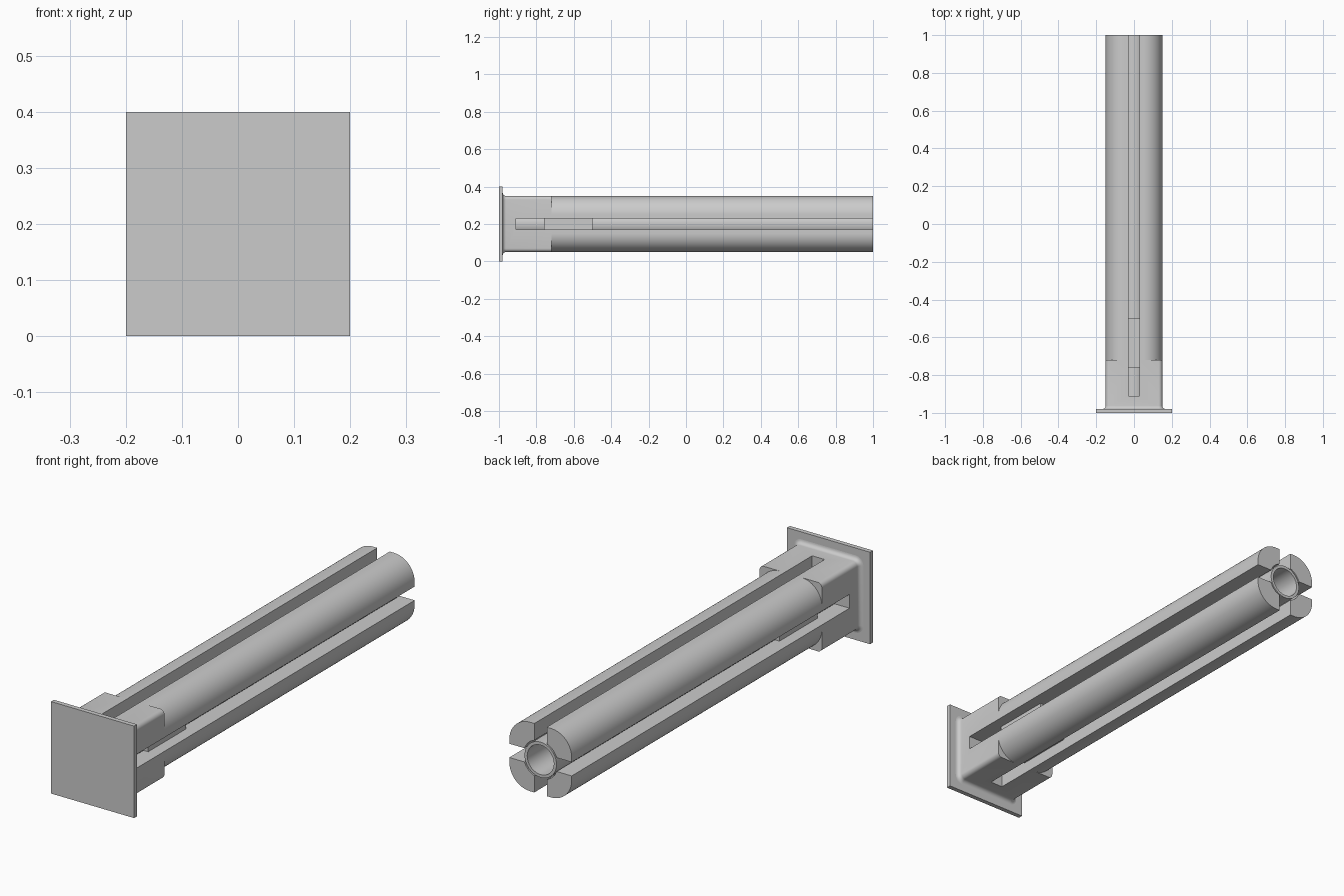
import bpy, bmesh, math
from mathutils import Matrix, Vector

ZC = 0.2          # height of the long axis
HALF = 0.15       # half width of the shaft and block
ROUND = 0.1       # corner radius of the shaft
SOCKET = 0.083    # radius of the hollow around the inner tube
CORE = 0.077      # outer radius of the inner tube
BORE = 0.064      # inner radius of the inner tube
SLOT = 0.03       # half width of the slots
SLOT_Y, STEP_Y = -0.91, -0.72

if "Cube" in bpy.data.objects:
    bpy.data.objects.remove(bpy.data.objects["Cube"], do_unlink=True)

grey = bpy.data.materials.new("plain grey")
grey.use_nodes = True
grey.diffuse_color = (0.6, 0.6, 0.6, 1)
grey.node_tree.nodes["Principled BSDF"].inputs["Base Color"].default_value = (0.6, 0.6, 0.6, 1)


def finish(bm, name):
    """Turn a bmesh into a grey object on the long axis."""
    bmesh.ops.recalc_face_normals(bm, faces=bm.faces)
    mesh = bpy.data.meshes.new(name)
    bm.to_mesh(mesh)
    bm.free()
    mesh.materials.append(grey)
    obj = bpy.data.objects.new(name, mesh)
    obj.location.z = ZC
    bpy.context.collection.objects.link(obj)
    return obj


def smooth(obj):
    bpy.ops.object.select_all(action='DESELECT')
    obj.select_set(True)
    bpy.context.view_layer.objects.active = obj
    bpy.ops.object.shade_smooth_by_angle(angle=math.radians(30))


def box(name, lo, hi):
    bm = bmesh.new()
    lo, hi = Vector(lo), Vector(hi)
    bmesh.ops.create_cube(bm, size=1, matrix=Matrix.Translation((lo + hi) / 2)
                          @ Matrix.Diagonal((*(hi - lo), 1)))
    return finish(bm, name)


def arc(cx, cz, r, a0, a1, n):
    return [(cx + r * math.cos(a0 + (a1 - a0) * i / n),
             cz + r * math.sin(a0 + (a1 - a0) * i / n)) for i in range(n + 1)]


def loft(name, sections, closed=False):
    """Skin a list of (y, outline); closed joins the last to the first."""
    bm = bmesh.new()
    rings = [[bm.verts.new((x, y, z)) for x, z in pts] for y, pts in sections]
    pairs = list(zip(rings, rings[1:])) + ([(rings[-1], rings[0])] if closed else [])
    for a, b in pairs:
        for i in range(len(a)):
            j = (i + 1) % len(a)
            bm.faces.new((a[i], a[j], b[j], b[i]))
    if not closed:
        bm.faces.new(rings[0])
        bm.faces.new(rings[-1])
    return finish(bm, name)


def circle(r, n=64):
    return arc(0, 0, r, 0, math.tau * (n - 1) / n, n - 1)


def rounded_square(half, r):
    c, q = half - r, math.pi / 2
    pts = []
    for k, (sx, sz) in enumerate(((1, 1), (-1, 1), (-1, -1), (1, -1))):
        pts += arc(sx * c, sz * c, r, k * q, (k + 1) * q, 6)
    return pts


# End plate
box("end_plate", (-0.2, -1, -0.2), (0.2, -0.98, 0.2))

# Square socket block, flaring into the plate with a small fillet
FILLET = 0.018
sections = []
for i in range(7):
    a = math.pi / 2 * i / 6
    flare = FILLET * (1 - math.sin(a))
    sections.append((-0.98 + FILLET * (1 - math.cos(a)), rounded_square(HALF + flare, 0.02 + flare)))
sections.append((STEP_Y, rounded_square(HALF, 0.02)))
block = loft("square_block", sections)

# Cut the hollow and the crossed slots into the block
cutters = [
    loft("hollow_cutter", [(SLOT_Y, circle(SOCKET)), (-0.6, circle(SOCKET))]),
    box("flat_slot_cutter", (-0.3, SLOT_Y, -SLOT), (0.3, -0.6, SLOT)),
    box("upright_slot_cutter", (-SLOT, SLOT_Y, -0.3), (SLOT, -0.6, 0.3)),
]
for cutter in cutters:
    mod = block.modifiers.new(cutter.name, 'BOOLEAN')
    mod.operation, mod.solver, mod.object = 'DIFFERENCE', 'EXACT', cutter
    bpy.context.view_layer.objects.active = block
    bpy.ops.object.modifier_apply(modifier=mod.name)
for cutter in cutters:
    bpy.data.objects.remove(cutter, do_unlink=True)
smooth(block)

# Four rounded shaft quarters around the tube
a_in = math.asin(SLOT / SOCKET)
quarter = ([(HALF, SLOT)]
           + arc(HALF - ROUND, HALF - ROUND, ROUND, 0, math.pi / 2, 20)
           + [(SLOT, HALF)]
           + arc(0, 0, SOCKET, math.pi / 2 - a_in, a_in, 10))
for k, name in enumerate(("top_left", "top_right", "bottom_right", "bottom_left")):
    part = loft(name + "_shaft_quarter", [(STEP_Y, quarter), (1, quarter)])
    part.rotation_euler.y = -k * math.pi / 2
    smooth(part)

# Hollow inner tube
smooth(loft("inner_tube", [(SLOT_Y, circle(CORE)), (1, circle(CORE)),
                           (1, circle(BORE)), (SLOT_Y, circle(BORE))], closed=True))

# Raised keys lying in the slots
for k, name in enumerate(("left", "top", "right", "bottom")):
    key = box(name + "_slot_key", (0.07, -0.76, -SLOT), (0.1, -0.5, SLOT))
    key.rotation_euler.y = -k * math.pi / 2
